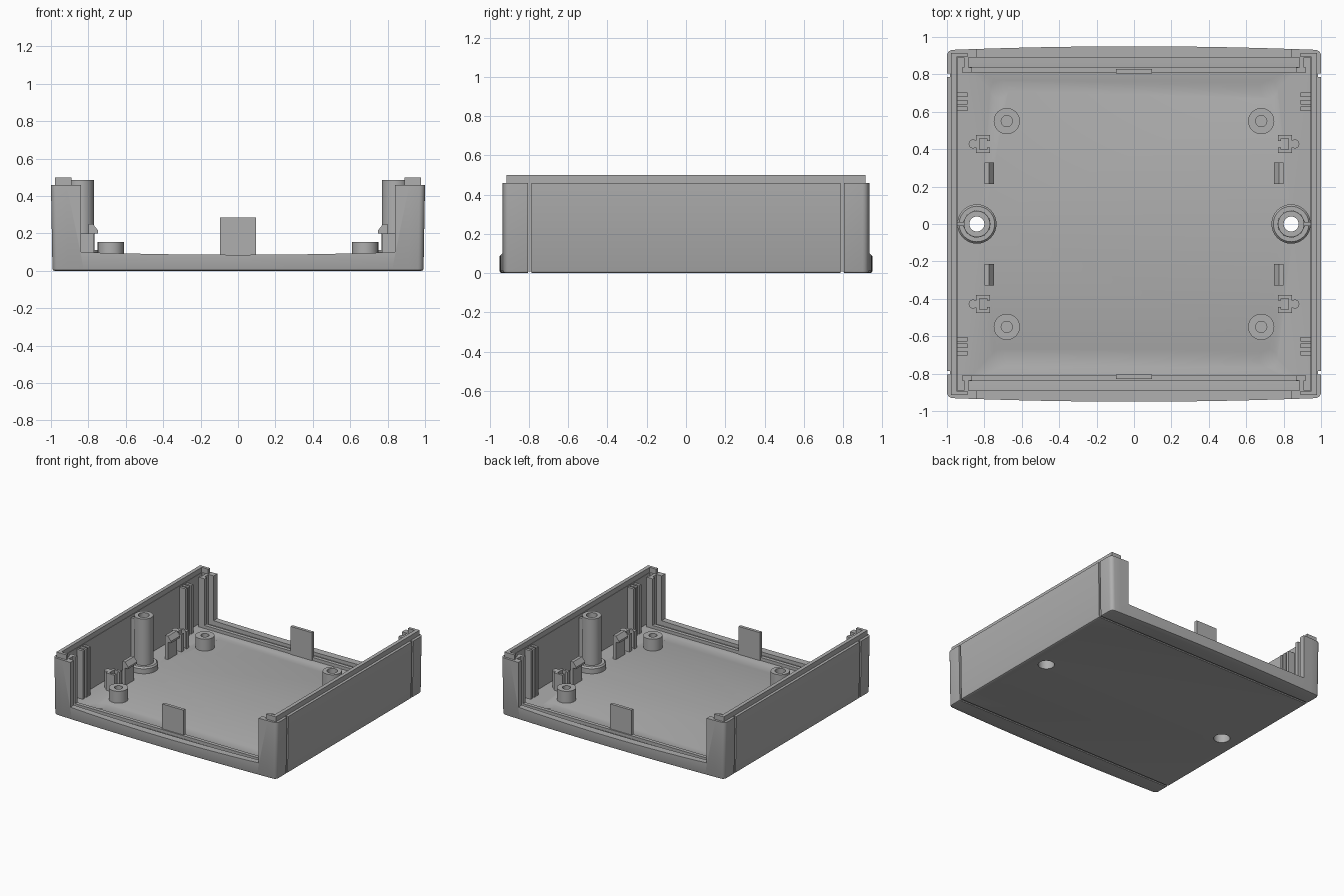
import bpy, bmesh, math
from mathutils import Matrix

if "Cube" in bpy.data.objects:
    bpy.data.objects.remove(bpy.data.objects["Cube"])

grey = bpy.data.materials.new("plain grey")
grey.use_nodes = True
colour = (0.43, 0.43, 0.43, 1)
grey.diffuse_color = colour
grey.node_tree.nodes["Principled BSDF"].inputs["Base Color"].default_value = colour


def finish(name, bm, mirror="XY"):
    bmesh.ops.remove_doubles(bm, verts=bm.verts, dist=1e-5)
    bmesh.ops.recalc_face_normals(bm, faces=bm.faces)
    mesh = bpy.data.meshes.new(name)
    bm.to_mesh(mesh)
    bm.free()
    mesh.materials.append(grey)
    ob = bpy.data.objects.new(name, mesh)
    bpy.context.collection.objects.link(ob)
    if mirror:
        mod = ob.modifiers.new("mirror", "MIRROR")
        mod.use_axis = ("X" in mirror, "Y" in mirror, False)
    return ob


def add_box(bm, x, y, z):
    size = (x[1] - x[0], y[1] - y[0], z[1] - z[0])
    mid = (sum(x) / 2, sum(y) / 2, sum(z) / 2)
    bmesh.ops.create_cube(bm, size=1, matrix=Matrix.Translation(mid) @ Matrix.Diagonal((*size, 1)))


def boxes(name, items, mirror="XY"):
    bm = bmesh.new()
    for item in items:
        add_box(bm, *item)
    return finish(name, bm, mirror)


def add_prism(bm, points, offset):
    face = bm.faces.new([bm.verts.new(p) for p in points])
    new = bmesh.ops.extrude_face_region(bm, geom=[face])["geom"]
    bmesh.ops.translate(bm, vec=offset, verts=[g for g in new if isinstance(g, bmesh.types.BMVert)])


def lathe(name, profile, x, y, mirror="XY", segments=32):
    bm = bmesh.new()
    vs = [bm.verts.new((x + r, y, z)) for r, z in profile]
    edges = [bm.edges.new((vs[i], vs[(i + 1) % len(vs)])) for i in range(len(vs))]
    bmesh.ops.spin(bm, geom=vs + edges, cent=(x, y, 0), axis=(0, 0, 1),
                   angle=math.tau, steps=segments)
    return finish(name, bm, mirror)


# Outer shell: bowed ends, rounded corners, slightly drafted sides
bm = bmesh.new()
xs = [-1 + i / 12 for i in range(25)]
front = [(x, -0.93 - 0.02 * (1 - x * x), 0) for x in xs]
add_prism(bm, front + [(-x, -y, z) for x, y, z in front], (0, 0, 0.46))
corners = [e for e in bm.edges if abs(e.verts[0].co.z - e.verts[1].co.z) > 0.1
           and abs(e.verts[0].co.x) > 0.99]
bmesh.ops.bevel(bm, geom=corners, offset=0.03, segments=4, profile=0.5, affect="EDGES")
rim = [e for e in bm.edges if all(v.co.z < 0.01 for v in e.verts)]
bmesh.ops.bevel(bm, geom=rim, offset=0.012, segments=2, profile=0.5, affect="EDGES")
for v in bm.verts:
    if v.co.z < 0.1:
        v.co.x *= 0.992
shell = finish("case_shell", bm, None)

# Cutters for cavity, open ends, seams, screw holes and floor dimples
cutters = [boxes("cavity_cutter", [((-0.945, 0.945), (-0.89, 0.89), (0.06, 1))], None)]
bm = bmesh.new()
sill = [(0.84 * x, -1.2, 0.1 - 0.014 * (1 - x * x)) for x in xs]
add_prism(bm, sill + [(0.84, -1.2, 1), (-0.84, -1.2, 1)], (0, 2.4, 0))
cutters.append(finish("end_opening_cutter", bm, None))
for s in (-1, 1):
    seam = (s * 0.795 - 0.009, s * 0.795 + 0.009)
    cutters.append(boxes("base_seam_cutter", [((-1.2, 1.2), seam, (-0.1, 0.009))], None))
    for side in ((0.983, 1.2), (-1.2, -0.983)):
        cutters.append(boxes("side_seam_cutter", [(side, seam, (-0.1, 1))], None))
    cutters.append(lathe("screw_hole_cutter", [(0, -0.1), (0.06, -0.1), (0.06, 0.2), (0, 0.2)],
                         s * 0.84, 0, None))
    for t in (-1, 1):
        cutters.append(lathe("dimple_cutter", [(0, 0.045), (0.05, 0.0605), (0, 0.0605)],
                             s * 0.72, t * 0.72, None))
bpy.context.view_layer.objects.active = shell
for cutter in cutters:
    mod = shell.modifiers.new("cut", "BOOLEAN")
    mod.operation, mod.solver, mod.object = "DIFFERENCE", "EXACT", cutter
    bpy.ops.object.modifier_apply(modifier=mod.name)
    bpy.data.objects.remove(cutter)

# Raised tongue along the wall tops and round the corners
boxes("wall_tongue", [((0.948, 0.978), (0, 0.915), (0.45, 0.5)),
                      ((0.89, 0.978), (0.892, 0.915), (0.45, 0.5))])

# End panel slot: floor ridge, upright tab and corner rails
boxes("panel_ridge", [((-0.88, 0.88), (0.81, 0.84), (0.05, 0.085))], "Y")
boxes("panel_tab", [((-0.095, 0.095), (0.805, 0.83), (0.05, 0.285))], "Y")
boxes("corner_rail", [((0.865, 0.92), (0.81, 0.838), (0.05, 0.46)),
                      ((0.885, 0.91), (0.81, 0.895), (0.05, 0.46))])

# Upright guide ribs on the side walls
boxes("guide_ribs", [((0.89, 0.95), (y, y + 0.022), (0.05, 0.45)) for y in (0.605, 0.64, 0.68)])

# Tall screw posts with a flange and a web to the wall
lathe("screw_post", [(0.06, 0.01), (0.105, 0.01), (0.105, 0.1), (0.095, 0.112), (0.072, 0.112),
                     (0.07, 0.485), (0.04, 0.485), (0.04, 0.1), (0.06, 0.1)], 0.84, 0, "X")
boxes("post_web", [((0.9, 0.95), (-0.012, 0.012), (0.05, 0.44))], "X")

# Short board bosses
lathe("board_boss", [(0, 0.05), (0.07, 0.05), (0.07, 0.155), (0.03, 0.155), (0.03, 0.08), (0, 0.08)],
      0.68, 0.55)

# Snap latches with a sloped hook
bm = bmesh.new()
hook = [(0.775, 0.05), (0.8, 0.05), (0.8, 0.25), (0.775, 0.25), (0.748, 0.215), (0.748, 0.2), (0.775, 0.2)]
add_prism(bm, [(x, 0.215, z) for x, z in hook], (0, 0.115, 0))
finish("snap_latch", bm)

# Bracket clips with a small rounded back
boxes("bracket_clip", [((0.825, 0.845), (0.385, 0.475), (0.05, 0.2)),
                       ((0.77, 0.845), (0.38, 0.397), (0.05, 0.2)),
                       ((0.77, 0.845), (0.458, 0.475), (0.05, 0.2)),
                       ((0.77, 0.785), (0.38, 0.41), (0.05, 0.2)),
                       ((0.77, 0.785), (0.445, 0.475), (0.05, 0.2))])
lathe("clip_back", [(0, 0.05), (0.024, 0.05), (0.024, 0.2), (0, 0.2)], 0.86, 0.428, segments=16)

# Smooth the curved faces, keep the edges crisp
bpy.ops.object.select_all(action="DESELECT")
for ob in bpy.context.collection.objects:
    if ob.type == "MESH":
        ob.select_set(True)
bpy.context.view_layer.objects.active = shell
bpy.ops.object.shade_smooth_by_angle(angle=math.radians(30))
